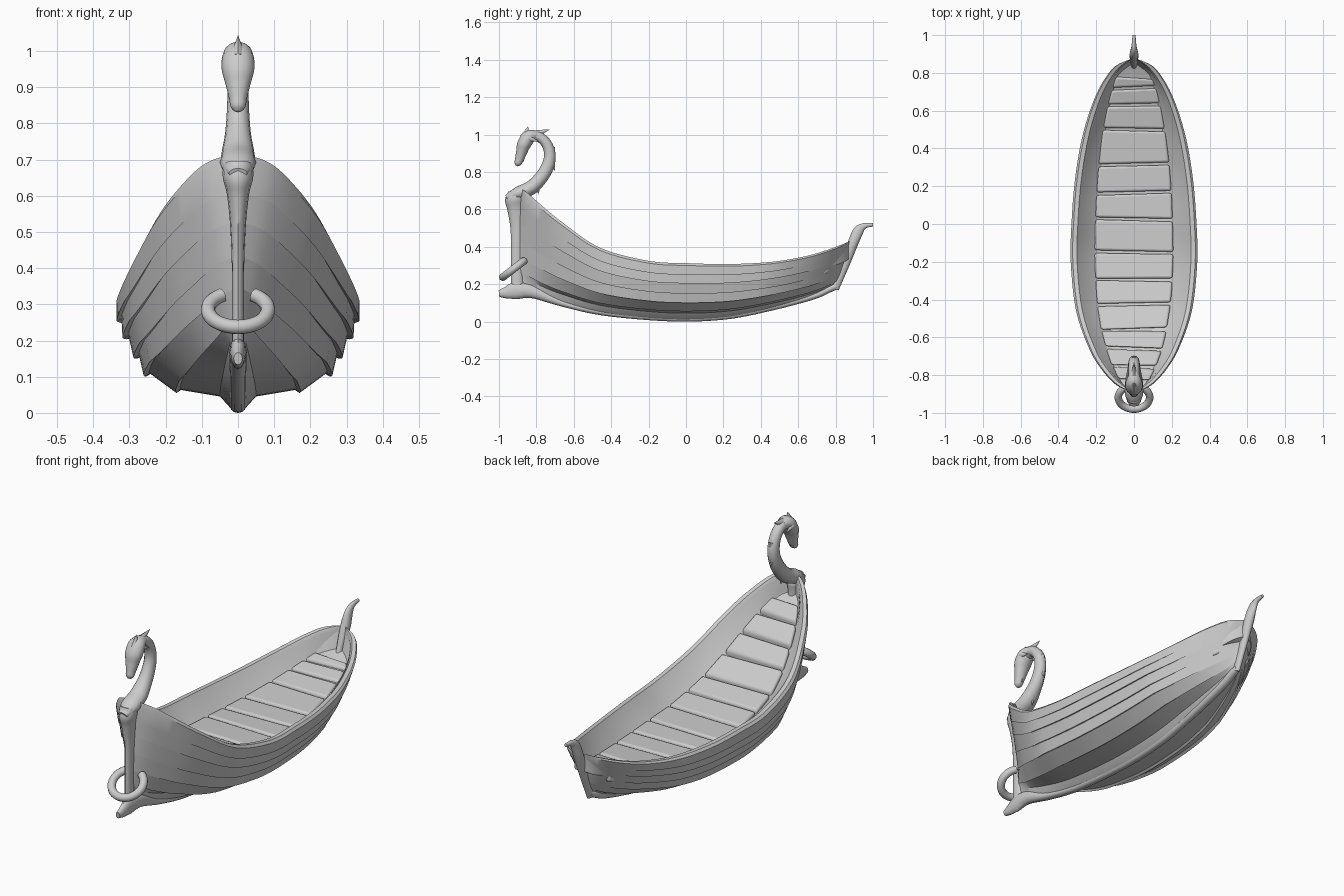
import bpy, bmesh, math, random
from mathutils import Vector

if "Cube" in bpy.data.objects:
    bpy.data.objects.remove(bpy.data.objects["Cube"])
random.seed(4)


def spline(rows, n):
    """Catmull-Rom through rows of numbers, n steps per span."""
    out = []
    for i in range(len(rows) - 1):
        a, b, c, d = (rows[max(0, min(len(rows) - 1, i + k))] for k in (-1, 0, 1, 2))
        for j in range(n):
            t = j / n
            out.append([0.5 * (2 * q + (r - p) * t + (2 * p - 5 * q + 4 * r - s) * t * t
                               + (3 * q - p - 3 * r + s) * t ** 3)
                        for p, q, r, s in zip(a, b, c, d)])
    return out + [list(rows[-1])]


def finish(name, bm, angle=40):
    bmesh.ops.recalc_face_normals(bm, faces=bm.faces)
    me = bpy.data.meshes.new(name)
    bm.to_mesh(me)
    bm.free()
    ob = bpy.data.objects.new(name, me)
    bpy.context.collection.objects.link(ob)
    bpy.ops.object.select_all(action='DESELECT')
    ob.select_set(True)
    bpy.context.view_layer.objects.active = ob
    bpy.ops.object.shade_smooth_by_angle(angle=math.radians(angle))
    return ob


def loft(name, rings, angle=40):
    """Skin closed rings of points and cap both ends."""
    bm = bmesh.new()
    vs = [[bm.verts.new(p) for p in r] for r in rings]
    n = len(vs[0])
    for a, b in zip(vs, vs[1:]):
        for i in range(n):
            bm.faces.new((a[i], a[(i + 1) % n], b[(i + 1) % n], b[i]))
    bm.faces.new(vs[0])
    bm.faces.new(vs[-1])
    return finish(name, bm, angle)


def sweep(name, rows, axis=(1, 0, 0), sides=12, angle=50):
    """Tube through rows of (x, y, z, half depth, half width)."""
    axis = Vector(axis).normalized()
    pts = [Vector(r[:3]) for r in rows]
    rings = []
    for i, r in enumerate(rows):
        t = (pts[min(i + 1, len(pts) - 1)] - pts[max(i - 1, 0)]).normalized()
        nrm = t.cross(axis)
        rings.append([pts[i] + axis * (r[4] * math.cos(2 * math.pi * k / sides))
                      + nrm * (r[3] * math.sin(2 * math.pi * k / sides)) for k in range(sides)])
    return loft(name, rings, angle)


def post(name, rows, n=5):
    """Tube in the centre plane from (y, z, half depth, half width)."""
    return sweep(name, spline([(0,) + r for r in rows], n))


# Hull stations: sheer y, sheer z, half beam, keel y, keel z
stations = [(-.89, .715, .015, -.90, .17), (-.85, .69, .10, -.85, .15),
            (-.77, .62, .175, -.77, .115), (-.66, .53, .24, -.66, .08),
            (-.46, .395, .307, -.46, .035), (-.20, .325, .335, -.20, .008),
            (.02, .312, .33, .02, 0), (.24, .308, .312, .24, .015),
            (.46, .32, .275, .44, .055), (.64, .35, .222, .60, .095),
            (.76, .385, .165, .70, .125), (.84, .415, .10, .765, .155),
            (.875, .43, .015, .82, .19)]
lines = spline(stations, 5)

# Midship section with overlapping strakes
strakes = [(0, 0), (.02, .012), (.05, .045), (.16, .063), (.172, .055), (.245, .108), (.26, .10),
           (.273, .156), (.288, .149), (.302, .21), (.318, .203), (.321, .256), (.334, .249), (.335, .298)]


def hull_ring(i):
    ys, zs, w, yk, zk = lines[i]
    h = zs - zk
    u = abs(2 * i / (len(lines) - 1) - 1)
    b = .85 * max(0, (u - .3) / .7)
    half = []
    for x, z in strakes:
        fx, fz = x / .335, z / .31
        half.append((w * (fx * (1 - b) + b * fz ** 1.15), yk + (ys - yk) * fz, zk + h * fz))
    rim, d = min(.045, .5 * w), min(.11, .38 * h)
    inner = [(w - rim * .25, zs), (w - rim * .75, zs), (w - rim, zs - .014),
             (w * .62, zs - d + .01), (w * .57, zs - d), (0, zs - d)]
    half += [(x, ys, z) for x, z in inner]
    return half + [(-x, y, z) for x, y, z in half[-2:0:-1]]


loft("hull", [hull_ring(i) for i in range(len(lines))], 32)


def at(y):
    """Sheer height and half beam at y."""
    for a, b in zip(lines, lines[1:]):
        if a[0] <= y <= b[0]:
            t = (y - a[0]) / (b[0] - a[0])
            return a[1] + (b[1] - a[1]) * t, a[2] + (b[2] - a[2]) * t
    return lines[-1][1], lines[-1][2]


# Floor planks following the sheer
edges = [-.83, -.755, -.66, -.56, -.425, -.295, -.15, .025, .165, .315, .50, .63, .72, .78]
for k, (y0, y1) in enumerate(zip(edges, edges[1:])):
    bm = bmesh.new()
    bmesh.ops.create_cube(bm, size=1)
    skew = [random.uniform(-.012, .012) for _ in range(2)]
    for v in bm.verts:
        end = v.co.y > 0
        sx = math.copysign(1, v.co.x)
        y = y1 - .007 if end else y0 + .007
        z, w = at(y)
        v.co = (sx * w * .62, y + sx * skew[end] * .6,
                z - (.083 if v.co.z > 0 else .125))
    ob = finish("floor_plank_%02d" % k, bm)
    bev = ob.modifiers.new("round", 'BEVEL')
    bev.width, bev.segments = .012, 3

# Keel with projecting bow foot
keel = [(-1, .15, .017, .012), (-.96, .155, .032, .018), (-.91, .165, .045, .022),
        (-.82, .16, .035, .025)]
keel += [(s[3], s[4] + .018, .018, .022) for s in stations[3:12]] + [(.805, .19, .018, .016)]
post("keel", keel)

# Stem and stern posts
post("stem_post", [(-.90, .15, .035, .018), (-.905, .33, .03, .016), (-.90, .49, .038, .02),
                   (-.91, .60, .045, .03), (-.915, .65, .052, .042), (-.91, .69, .04, .04)])
post("stern_post", [(.795, .175, .022, .014), (.85, .31, .026, .018), (.893, .42, .028, .024),
                    (.922, .485, .028, .017), (.955, .512, .015, .012), (1.0, .518, .009, .008)])

# Curved neck and head
post("neck", [(-.96, .662, .015, .025), (-.90, .685, .035, .048), (-.83, .715, .038, .046),
              (-.775, .77, .036, .036), (-.74, .83, .034, .031), (-.728, .89, .031, .029),
              (-.745, .95, .028, .028), (-.79, .99, .027, .028), (-.84, .985, .028, .03)])
post("head", [(-.79, .998, .02, .025), (-.835, .99, .036, .042), (-.865, .95, .037, .045),
              (-.878, .91, .03, .035), (-.89, .87, .024, .025), (-.90, .845, .018, .02),
              (-.905, .833, .006, .008)])

# Horns, fins and jaw as tapered spikes: base y, z, tip y, z, side offset, radius
spikes = {"crest_horn": (-.80, 1.005, -.73, 1.027, 0, .02),
          "brow_horn": (-.86, .985, -.845, 1.043, 0, .028),
          "neck_fin_upper": (-.718, .93, -.70, .85, 0, .018),
          "neck_fin_lower": (-.728, .88, -.70, .805, 0, .025),
          "neck_fin_base": (-.79, .76, -.79, .68, 0, .024),
          "jaw": (-.86, .92, -.872, .85, 0, .016)}
for side, label in ((-1, "left"), (1, "right")):
    spikes["ear_" + label] = (-.84, .98, -.785, .962, side * .032, .016)
for name, (y0, z0, y1, z1, x, r) in spikes.items():
    sweep(name, [(x, y0 + (y1 - y0) * t, z0 + (z1 - z0) * t, r * (1.02 - t), r * .8 * (1.02 - t))
                 for t in (0, .35, .7, 1)], sides=8)

# Open mooring ring through the bow
along = Vector((0, .79, .61))
ring = []
for k in range(33):
    a = math.radians(122 + 296 * k / 32)
    p = Vector((0, -.918, .285)) + Vector((1, 0, 0)) * (.083 * math.cos(a)) + along * (.078 * math.sin(a))
    ring.append((*p, .02, .02))
sweep("mooring_ring", ring, axis=Vector((1, 0, 0)).cross(along))
